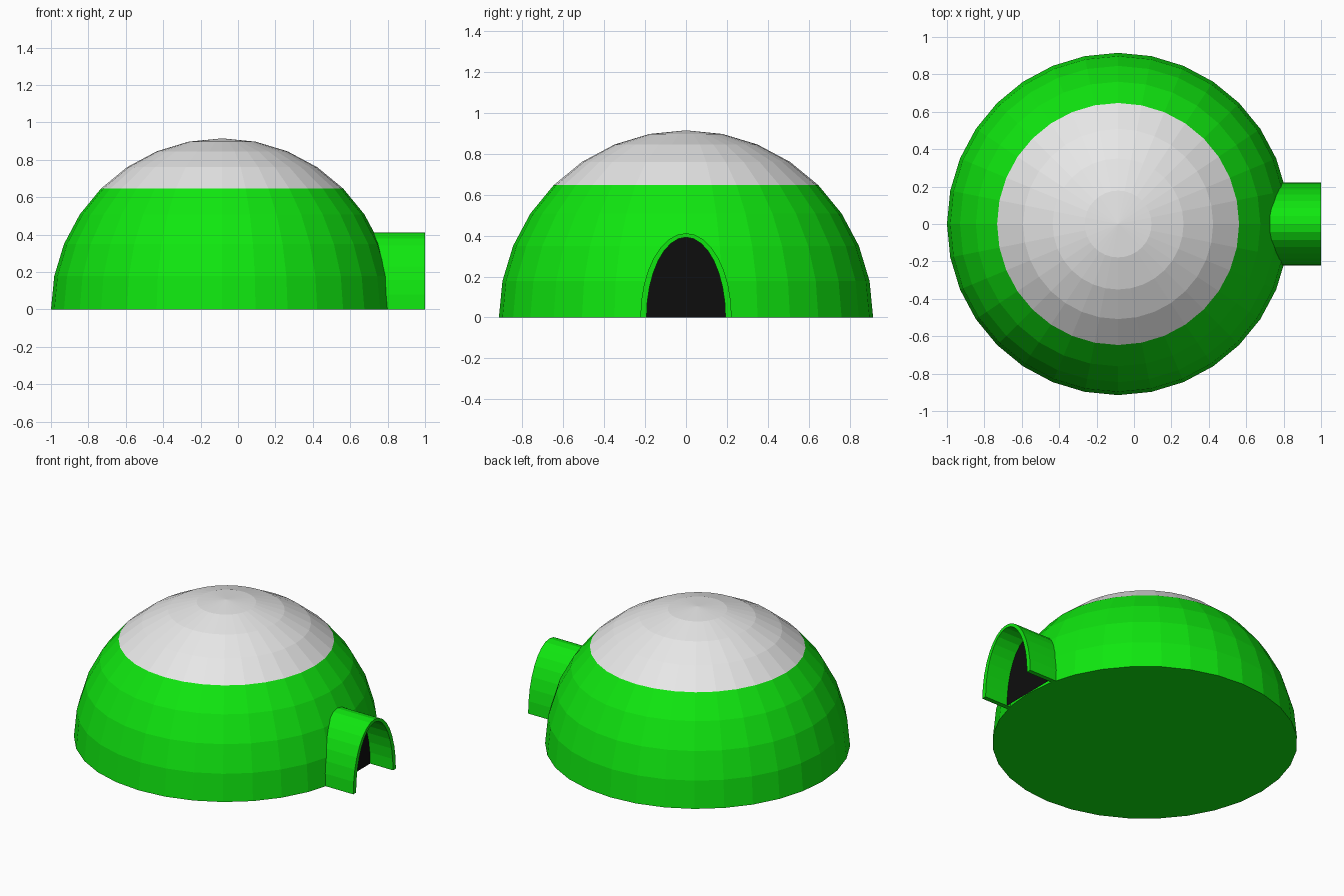
import bpy, bmesh, math

cube = bpy.data.objects.get("Cube")
if cube:
    bpy.data.objects.remove(cube, do_unlink=True)


def material(name, rgb):
    m = bpy.data.materials.new(name)
    m.use_nodes = True
    m.diffuse_color = (*rgb, 1)
    m.node_tree.nodes["Principled BSDF"].inputs["Base Color"].default_value = (*rgb, 1)
    return m


GREEN = material("bright_green", (0.005, 0.8, 0.005))
WHITE = material("white", (0.8, 0.8, 0.8))
BLACK = material("black", (0.004, 0.004, 0.004))

CENTRE_X, RADIUS = -0.085, 0.915
SEGMENTS, CAP_HEIGHT = 32, 0.645


def make_object(name, bm, *mats):
    bmesh.ops.recalc_face_normals(bm, faces=bm.faces[:])
    mesh = bpy.data.meshes.new(name)
    bm.to_mesh(mesh)
    bm.free()
    for m in mats:
        mesh.materials.append(m)
    obj = bpy.data.objects.new(name, mesh)
    bpy.context.collection.objects.link(obj)
    return obj


def arch(half_width, height, x, steps=16):
    """Half-ellipse points standing on the ground at the given x."""
    angles = [math.pi * i / steps for i in range(steps + 1)]
    return [(x, half_width * math.cos(a), height * math.sin(a)) for a in angles]


# Dome: lower half of a sphere cut away and closed with a floor
bm = bmesh.new()
bmesh.ops.create_uvsphere(bm, u_segments=SEGMENTS, v_segments=16, radius=RADIUS)
bmesh.ops.delete(bm, geom=[v for v in bm.verts if v.co.z < -0.01], context="VERTS")
bmesh.ops.holes_fill(bm, edges=[e for e in bm.edges if e.is_boundary], sides=0)
bmesh.ops.translate(bm, verts=bm.verts, vec=(CENTRE_X, 0, 0))
for f in bm.faces:
    f.material_index = int(f.calc_center_median().z > CAP_HEIGHT)
make_object("dome", bm, GREEN, WHITE)

# Entrance tunnel: arched wall between an outer and an inner half ellipse
bm = bmesh.new()
outer, inner = arch(0.223, 0.412, 1.0), arch(0.193, 0.392, 1.0)
for i in range(len(outer) - 1):
    quad = (outer[i], outer[i + 1], inner[i + 1], inner[i])
    bm.faces.new([bm.verts.new(p) for p in quad])
bmesh.ops.remove_doubles(bm, verts=bm.verts, dist=0.0001)
back = bmesh.ops.extrude_face_region(bm, geom=bm.faces[:], use_keep_orig=True)
moved = [g for g in back["geom"] if isinstance(g, bmesh.types.BMVert)]
bmesh.ops.translate(bm, verts=moved, vec=(-0.36, 0, 0))
make_object("entrance_tunnel", bm, GREEN)

# Dark doorway panel at the foot of the dome, inside the tunnel
bm = bmesh.new()
bm.faces.new([bm.verts.new(p) for p in arch(0.195, 0.394, CENTRE_X + RADIUS + 0.003)])
bmesh.ops.solidify(bm, geom=bm.faces[:], thickness=0.004)
make_object("doorway", bm, BLACK)
